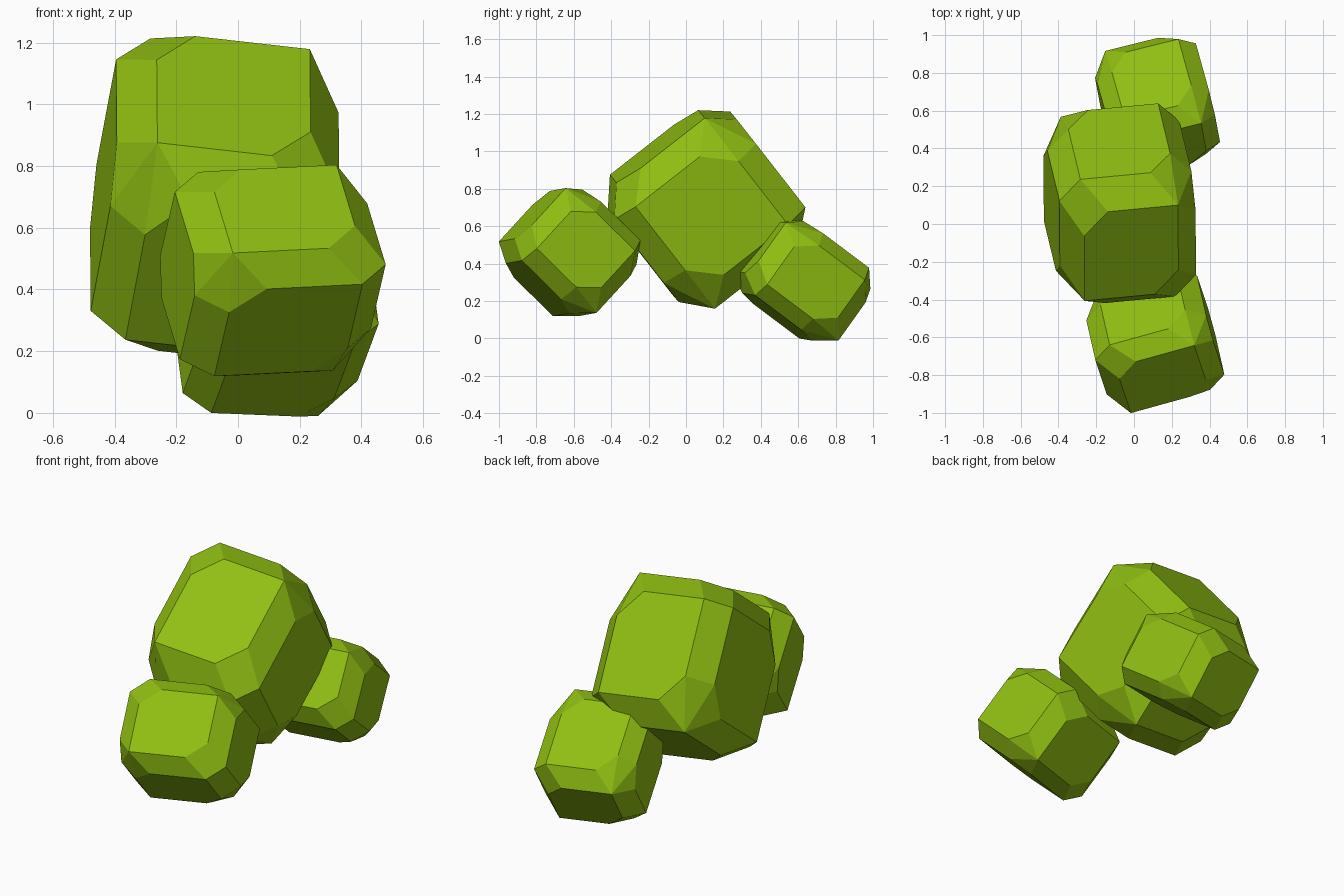
import bpy
import bmesh
import math
from itertools import product
from mathutils import Matrix, Vector

default_cube = bpy.data.objects.get("Cube")
if default_cube:
    bpy.data.objects.remove(default_cube, do_unlink=True)

# One flat lime green for every stone
lime = bpy.data.materials.new("lime_green")
lime.use_nodes = True
lime_colour = (0.28, 0.52, 0.006, 1.0)
lime.diffuse_color = lime_colour
lime.node_tree.nodes["Principled BSDF"].inputs["Base Color"].default_value = lime_colour

FLAT = 0.69     # half width of the flat on each side of the unit block
CLIPPED = 0.34  # where a clipped corner of that flat begins


def chiselled_block(name):
    """A unit block with chamfered edges; every flat has two clipped corners."""
    bm = bmesh.new()
    for axis in range(3):
        first, second = [other for other in range(3) if other != axis]
        for signs in product((-1, 1), repeat=3):
            # The top and bottom flats are clipped on the opposite diagonal
            handedness = signs[0] * signs[1] * signs[2]
            clipped = (handedness < 0) == (axis == 2)
            reaches = [(FLAT, CLIPPED), (CLIPPED, FLAT)] if clipped else [(FLAT, FLAT)]
            for reach_first, reach_second in reaches:
                corner = Vector(signs)
                corner[first] *= reach_first
                corner[second] *= reach_second
                bm.verts.new(corner)

    # Wrap the corners in a skin and merge its flat triangles
    bmesh.ops.convex_hull(bm, input=bm.verts[:])
    bmesh.ops.dissolve_limit(bm, angle_limit=math.radians(1),
                             verts=bm.verts[:], edges=bm.edges[:])
    bmesh.ops.recalc_face_normals(bm, faces=bm.faces[:])
    mesh = bpy.data.meshes.new(name)
    bm.to_mesh(mesh)
    bm.free()
    mesh.materials.append(lime)
    return mesh


block = chiselled_block("chiselled_block")


def stone(name, centre, side, up, half_size):
    """Place a block, turned so its own x and z follow side and up."""
    side = Vector(side).normalized()
    depth = Vector(up).cross(side).normalized()
    up = side.cross(depth)
    turn = Matrix((side, depth, up)).transposed()
    obj = bpy.data.objects.new(name, block)
    obj.location = centre
    obj.rotation_euler = turn.to_euler()
    obj.scale = half_size
    bpy.context.collection.objects.link(obj)


# Large stone in the middle
stone("large_stone", centre=(-0.076, 0.104, 0.697),
      side=(0.989, 0.094, -0.112), up=(0.146, -0.608, 0.78),
      half_size=(0.364, 0.423, 0.423))

# Smaller stone leaning on the front
stone("front_stone", centre=(0.105, -0.618, 0.46),
      side=(0.963, 0.266, 0.048), up=(0.16, -0.7, 0.69),
      half_size=(0.313, 0.267, 0.29))

# Smaller, flatter stone at the back
stone("back_stone", centre=(0.12, 0.628, 0.312),
      side=(0.97, 0.24, -0.04), up=(0.22, -0.78, 0.585),
      half_size=(0.28, 0.243, 0.305))
